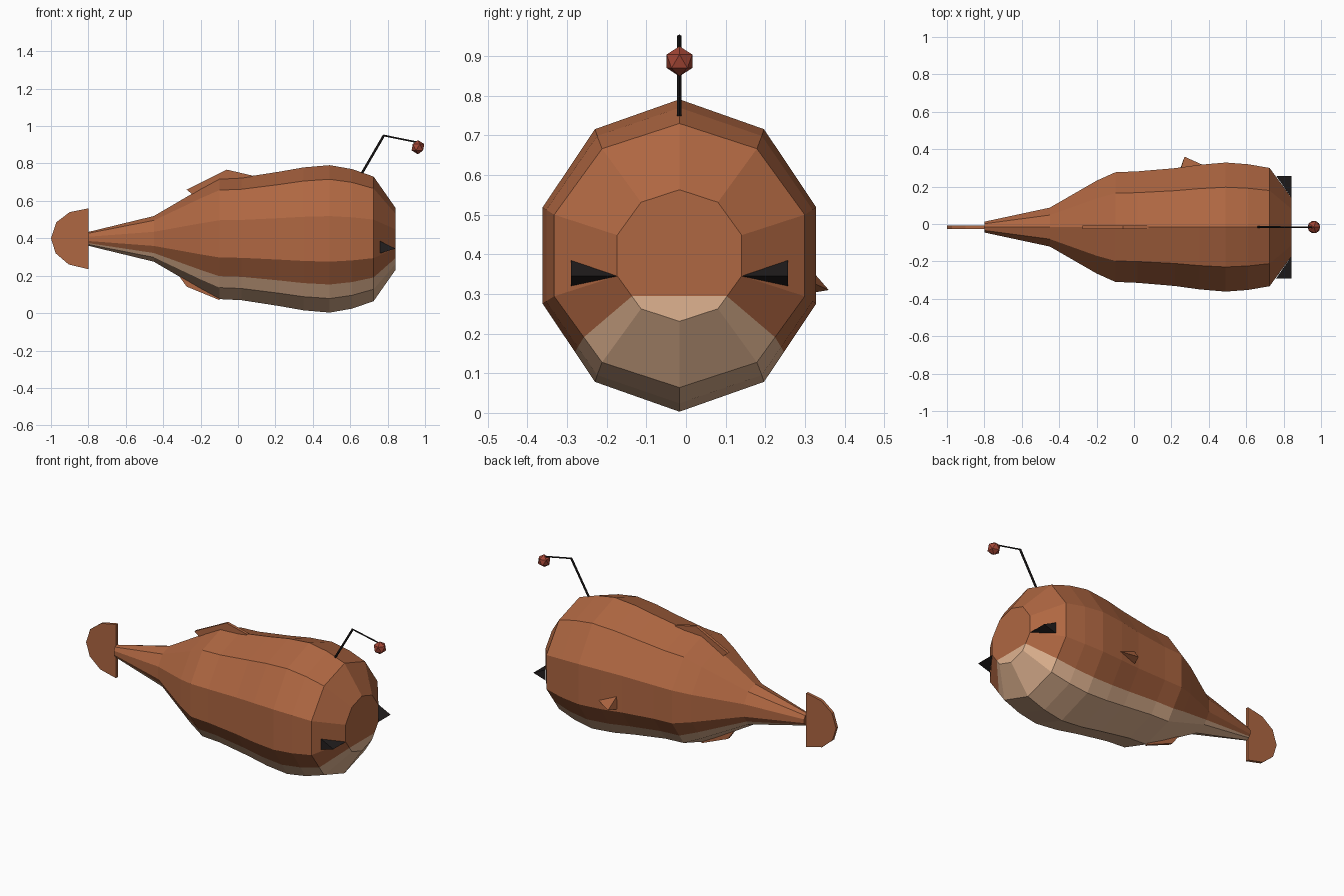
import bpy, bmesh, math
from mathutils import Vector

if "Cube" in bpy.data.objects:
    bpy.data.objects.remove(bpy.data.objects["Cube"], do_unlink=True)

MID_Y, MID_Z = -0.0165, 0.397


def material(name, rgb):
    m = bpy.data.materials.new(name)
    m.use_nodes = True
    colour = (*rgb, 1)
    m.diffuse_color = colour
    bsdf = m.node_tree.nodes["Principled BSDF"]
    bsdf.inputs["Base Color"].default_value = colour
    bsdf.inputs["Roughness"].default_value = 0.8
    return m


brown = material("rust brown", (0.43, 0.135, 0.054))
beige = material("belly beige", (0.74, 0.45, 0.28))
black = material("black", (0.016, 0.013, 0.013))
red = material("lure red", (0.36, 0.06, 0.035))


def finish(bm, name, *mats):
    bmesh.ops.recalc_face_normals(bm, faces=bm.faces)
    mesh = bpy.data.meshes.new(name)
    bm.to_mesh(mesh)
    bm.free()
    for m in mats:
        mesh.materials.append(m)
    ob = bpy.data.objects.new(name, mesh)
    bpy.context.collection.objects.link(ob)
    return ob


def hull(name, points, mat):
    bm = bmesh.new()
    for p in points:
        bm.verts.new(p)
    bmesh.ops.convex_hull(bm, input=bm.verts)
    return finish(bm, name, mat)


def plate(name, outline, mat, thick=0.018):
    """Upright fin from an x, z outline."""
    bm = bmesh.new()
    face = bm.faces.new([bm.verts.new((x, MID_Y - thick / 2, z)) for x, z in outline])
    out = bmesh.ops.extrude_face_region(bm, geom=[face])
    verts = [g for g in out["geom"] if isinstance(g, bmesh.types.BMVert)]
    bmesh.ops.translate(bm, verts=verts, vec=(0, thick, 0))
    return finish(bm, name, mat)


# Body: ten-sided rings, with one extra point per side on the belly colour line
unit = [(math.sin(math.radians(36 * i)), math.cos(math.radians(36 * i))) for i in range(10)]
BELLY = 0.62
split_a = tuple(a + (b - a) * BELLY for a, b in zip(unit[3], unit[4]))
section = unit[:4] + [split_a] + unit[4:7] + [(-split_a[0], split_a[1])] + unit[7:]

# x, height radius, half width
rings = [(-0.8, 0.037, 0.029), (-0.45, 0.122, 0.104), (-0.2, 0.268, 0.248),
         (-0.1, 0.322, 0.293), (0.02, 0.328, 0.298), (0.22, 0.359, 0.315),
         (0.35, 0.382, 0.333), (0.49, 0.394, 0.345), (0.61, 0.373, 0.336),
         (0.725, 0.333, 0.316), (0.842, 0.166, 0.157)]

bm = bmesh.new()
loops = [[bm.verts.new((x, MID_Y + s * half / unit[2][0] * unit[2][0] / 0.951, MID_Z + c * r))
          for s, c in section] for x, r, half in rings]
count = len(section)
lower = range(4, 8)
for a, b in zip(loops, loops[1:]):
    for i in range(count):
        j = (i + 1) % count
        f = bm.faces.new((a[i], a[j], b[j], b[i]))
        f.material_index = int(i in lower)
bm.faces.new(loops[0])
nose = loops[-1]
bm.faces.new(nose[4:9]).material_index = 1
bm.faces.new(nose[8:] + nose[:5])
finish(bm, "body", brown, beige)

# Eyes: slanted wedges narrowing toward the nose
for side, name in ((1, "left_eye"), (-1, "right_eye")):
    base = MID_Y + side * 0.274
    hull(name, [(0.76, base, 0.32), (0.76, base, 0.385), (0.842, base, 0.345),
                (0.842, MID_Y + side * 0.157, 0.345)], black)

# Fins
plate("tail_fin", [(-0.8, 0.56), (-0.9, 0.54), (-0.972, 0.485), (-1, 0.4),
                   (-0.975, 0.32), (-0.905, 0.26), (-0.8, 0.235)], brown)
plate("dorsal_fin", [(-0.275, 0.66), (-0.06, 0.767), (0.078, 0.735),
                     (0.05, 0.65), (-0.2, 0.6)], brown)
plate("belly_fin", [(-0.32, 0.205), (-0.275, 0.142), (-0.1, 0.07),
                    (-0.1, 0.17), (-0.25, 0.25)], brown)
hull("side_fin", [(0.37, 0.315, 0.33), (0.25, 0.295, 0.385),
                  (0.27, 0.36, 0.31), (0.245, 0.29, 0.298)], brown)


# Lure: bent rod with a faceted bulb
def rod(name, start, end, radius=0.0065):
    a, b = (Vector((x, MID_Y, z)) for x, z in (start, end))
    bpy.ops.mesh.primitive_cylinder_add(vertices=6, radius=radius, depth=(b - a).length,
                                        location=(a + b) / 2)
    ob = bpy.context.object
    ob.rotation_euler = (b - a).to_track_quat("Z", "Y").to_euler()
    ob.name = name
    ob.data.materials.append(black)


rod("lure_stalk", (0.655, 0.735), (0.78, 0.95))
rod("lure_arm", (0.778, 0.95), (0.955, 0.914), 0.0045)
bpy.ops.mesh.primitive_ico_sphere_add(subdivisions=1, radius=0.038,
                                      location=(0.962, MID_Y, 0.887))
bulb = bpy.context.object
bulb.name = "lure_bulb"
bulb.data.materials.append(red)
